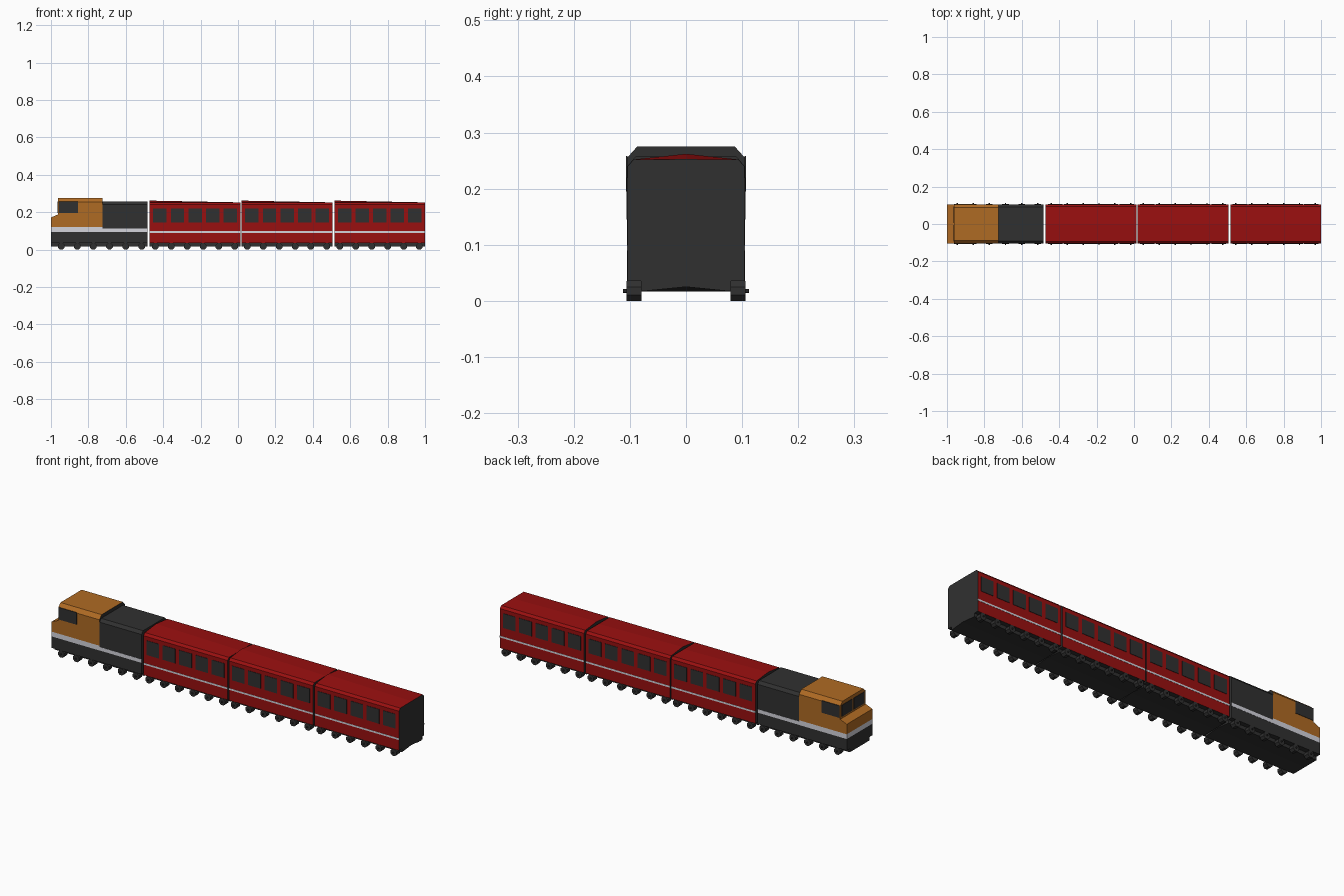
import bpy, bmesh, math
from mathutils import Matrix

if "Cube" in bpy.data.objects:
    bpy.data.objects.remove(bpy.data.objects["Cube"])


def mat(name, r, g, b):
    m = bpy.data.materials.new(name)
    m.diffuse_color = (r, g, b, 1)
    m.use_nodes = True
    m.node_tree.nodes["Principled BSDF"].inputs["Base Color"].default_value = m.diffuse_color
    return m


DARK = mat("charcoal", 0.03, 0.03, 0.03)
RED = mat("deep red", 0.32, 0.005, 0.005)
ORANGE = mat("burnt orange", 0.43, 0.145, 0.017)
GREY = mat("light grey", 0.66, 0.66, 0.72)


def finish(name, bm, mats, rule=None):
    bmesh.ops.recalc_face_normals(bm, faces=bm.faces)
    if rule:
        for f in bm.faces:
            f.material_index = rule(f.calc_center_median(), f.normal)
    me = bpy.data.meshes.new(name)
    bm.to_mesh(me)
    bm.free()
    ob = bpy.data.objects.new(name, me)
    bpy.context.collection.objects.link(ob)
    for m in mats:
        me.materials.append(m)
    return ob


def loft(name, sections, mats, rule=None, cuts=()):
    """Skin between (x, half profile) sections; each half is mirrored in y."""
    bm = bmesh.new()
    rings = []
    for x, half in sections:
        pts = half + [(-y, z) for y, z in reversed(half) if y > 0]
        rings.append([bm.verts.new((x, y, z)) for y, z in pts])
    n = len(rings[0])
    for a, b in zip(rings, rings[1:]):
        for i in range(n):
            bm.faces.new((a[i], a[(i + 1) % n], b[(i + 1) % n], b[i]))
    bm.faces.new(rings[0])
    bm.faces.new(rings[-1])
    for z in cuts:
        bmesh.ops.bisect_plane(bm, geom=bm.verts[:] + bm.edges[:] + bm.faces[:],
                               plane_co=(0, 0, z), plane_no=(0, 0, 1))
    return finish(name, bm, mats, rule)


def add_box(bm, x0, x1, y0, y1, z0, z1):
    c = ((x0 + x1) / 2, (y0 + y1) / 2, (z0 + z1) / 2)
    s = (x1 - x0, y1 - y0, z1 - z0)
    bmesh.ops.create_cube(bm, size=1, matrix=Matrix.Translation(c) @ Matrix.Diagonal((*s, 1)))


def plates(name, rects, y, m, t=0.002):
    """Thin plates on both sides of the body from (x0, x1, z0, z1)."""
    bm = bmesh.new()
    for x0, x1, z0, z1 in rects:
        for s in (-1, 1):
            ya, yb = sorted((s * (y - 0.001), s * (y + t)))
            add_box(bm, x0, x1, ya, yb, z0, z1)
    return finish(name, bm, [m])


def wheels(name, cx, spacing=0.085):
    bm = bmesh.new()
    r = 0.0175 / math.cos(math.pi / 8)
    turn = Matrix.Rotation(math.pi / 2, 4, 'X') @ Matrix.Rotation(math.pi / 8, 4, 'Z')
    for i in range(6):
        for s in (-1, 1):
            for y, rad, depth in ((0.0925, r, 0.027), (0.108, 0.004, 0.008)):
                bmesh.ops.create_cone(
                    bm, cap_ends=True, segments=8, radius1=rad, radius2=rad, depth=depth,
                    matrix=Matrix.Translation((cx + (i - 2.5) * spacing, s * y, 0.0175)) @ turn)
    return finish(name, bm, [DARK])


def underframe(name, x0, x1):
    def half(mid):
        return [(0, mid), (0.08, 0.017), (0.08, 0.037), (0, 0.037)]
    return loft(name, [(x0, half(0.017)), (x1, half(0.025))], [DARK])


# passenger carriages: red shells with dark ends, roof ridge falling to the rear
def shell(peak):
    return [(0, 0.035), (0.104, 0.035), (0.104, 0.24), (0.093, 0.252), (0, peak)]


for k, x0 in enumerate((-0.472, 0.02, 0.515), 1):
    x1, cx = x0 + 0.485, x0 + 0.2425
    loft(f"carriage_{k}_body", [(x0, shell(0.262)), (x1, shell(0.2525))], [RED, DARK],
         lambda c, n: 1 if abs(n.x) > 0.9 or n.z < -0.9 else 0)
    underframe(f"carriage_{k}_underframe", x0, x1)
    wheels(f"carriage_{k}_wheels", cx)
    plates(f"carriage_{k}_windows",
           [(cx + i * 0.094 - 0.036, cx + i * 0.094 + 0.036, 0.145, 0.22)
            for i in range(-2, 3)], 0.104, DARK)
    plates(f"carriage_{k}_stripe", [(x0, x1, 0.09, 0.099)], 0.104, GREY, 0.001)


# locomotive cab and nose, banded dark / grey / orange by height
def cab_rule(c, n):
    if n.x > 0.9 or c.z < 0.095:
        return 0
    return 1 if c.z < 0.12 else 2


CAB = [DARK, GREY, ORANGE]
cab = [(0, 0.035), (0.105, 0.035), (0.105, 0.255), (0.087, 0.275), (0, 0.275)]
loft("locomotive_cab", [(-0.962, cab), (-0.725, cab)], CAB, cab_rule, (0.095, 0.12))


def nose(top):
    return [(0, 0.035), (0.105, 0.035), (0.105, top), (0, top)]


loft("locomotive_nose", [(-1, nose(0.172)), (-0.962, nose(0.188))], CAB, cab_rule, (0.095, 0.12))

# cab side windows and split windscreen
plates("cab_side_windows", [(-0.958, -0.855, 0.195, 0.258)], 0.105, DARK)
bm = bmesh.new()
for s in (-1, 1):
    ya, yb = sorted((s * 0.006, s * 0.093))
    add_box(bm, -0.964, -0.961, ya, yb, 0.197, 0.257)
finish("windscreen", bm, [DARK])

# engine compartment behind the cab
engine = [(0, 0.035), (0.103, 0.035), (0.103, 0.242), (0.09, 0.257), (0, 0.257)]
loft("engine_compartment", [(-0.725, engine), (-0.484, engine)], [DARK])
plates("engine_stripe", [(-0.725, -0.484, 0.095, 0.113)], 0.103, GREY, 0.001)
underframe("locomotive_underframe", -1, -0.484)
wheels("locomotive_wheels", -0.73, 0.086)
